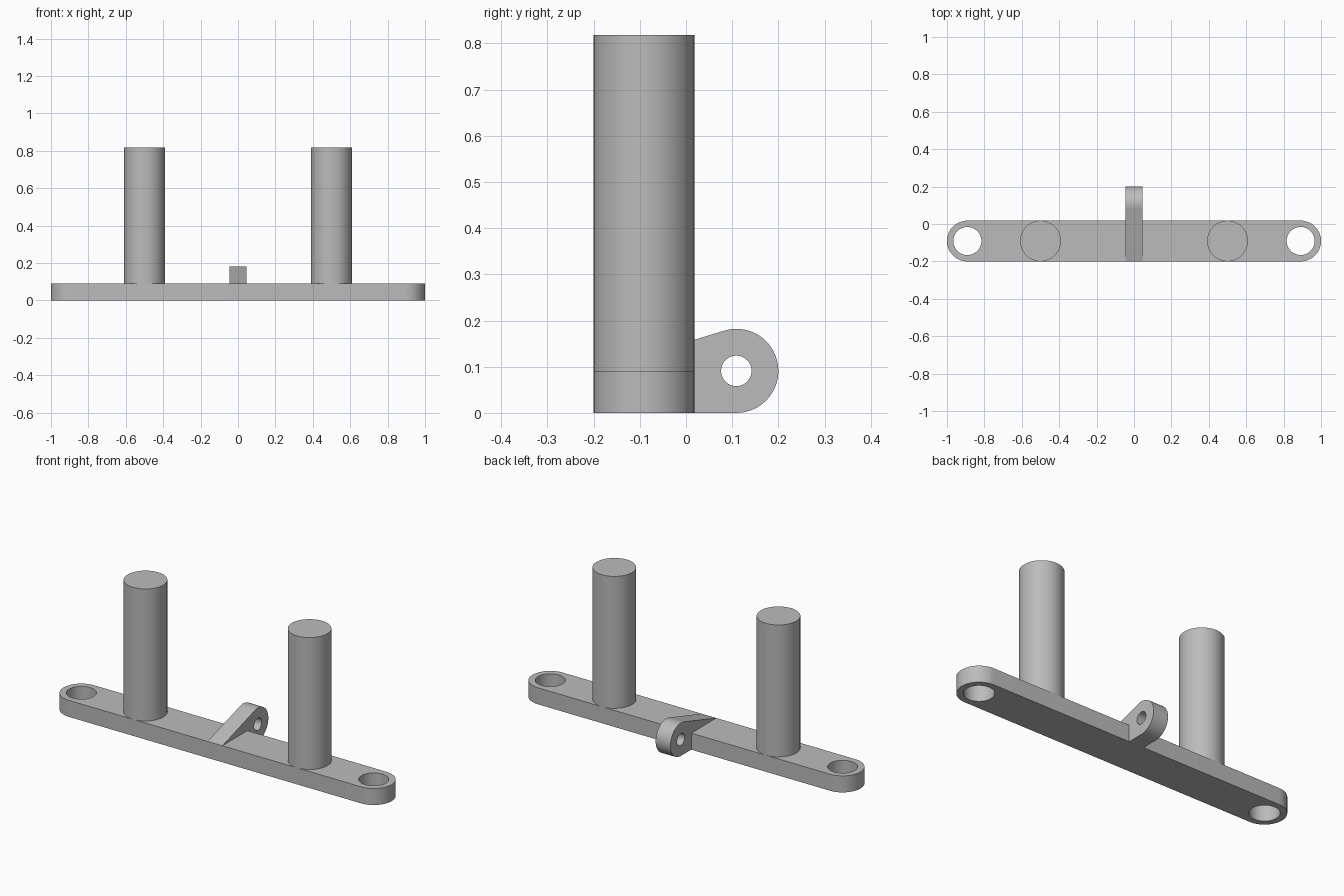
import bpy
import bmesh
from math import asin, cos, hypot, pi, sin
from mathutils import Vector

if "Cube" in bpy.data.objects:
    bpy.data.objects.remove(bpy.data.objects["Cube"])

# Shared dimensions
BAR_Y, BAR_R, BAR_H = -0.091, 0.109, 0.091
END_X, END_HOLE_R = 1 - BAR_R, 0.075
POST_X, POST_TOP = 0.5, 0.818
LUG_Y, LUG_R, LUG_HOLE_R, LUG_HALF = 0.109, 0.091, 0.033, 0.045

grey = bpy.data.materials.new("plain grey")
grey.use_nodes = True
colour = (0.5, 0.5, 0.5, 1)
grey.diffuse_color = colour
grey.node_tree.nodes["Principled BSDF"].inputs["Base Color"].default_value = colour


def arc(cx, cy, r, start, end, steps=32):
    angles = [start + (end - start) * i / steps for i in range(steps + 1)]
    return [(cx + r * cos(a), cy + r * sin(a)) for a in angles]


def circle(cx, cy, r, steps=64):
    return arc(cx, cy, r, 0, 2 * pi, steps)[:-1]


def extrude_profile(name, loops, place, depth):
    """Fill the outer loop minus any hole loops, then extrude it."""
    bm = bmesh.new()
    edges = []
    for loop in loops:
        verts = [bm.verts.new(place(*p)) for p in loop]
        edges += [bm.edges.new((v, verts[i - 1])) for i, v in enumerate(verts)]
    bmesh.ops.triangle_fill(bm, edges=edges, use_beauty=True)
    result = bmesh.ops.extrude_face_region(bm, geom=bm.faces[:], use_keep_orig=True)
    moved = [g for g in result["geom"] if isinstance(g, bmesh.types.BMVert)]
    bmesh.ops.translate(bm, verts=moved, vec=Vector(depth))
    bmesh.ops.dissolve_limit(bm, angle_limit=0.001, verts=bm.verts[:], edges=bm.edges[:])
    bmesh.ops.recalc_face_normals(bm, faces=bm.faces[:])
    mesh = bpy.data.meshes.new(name)
    bm.to_mesh(mesh)
    bm.free()
    finish(bpy.data.objects.new(name, mesh), link=True)


def finish(obj, link=False):
    if link:
        bpy.context.collection.objects.link(obj)
    obj.data.materials.append(grey)
    bpy.ops.object.select_all(action="DESELECT")
    obj.select_set(True)
    bpy.context.view_layer.objects.active = obj
    bpy.ops.object.shade_smooth_by_angle(angle=pi / 6)


# Base bar with rounded ends and a bolt hole at each end
outline = (arc(END_X, BAR_Y, BAR_R, -pi / 2, pi / 2)
           + arc(-END_X, BAR_Y, BAR_R, pi / 2, 3 * pi / 2))
holes = [circle(s * END_X, BAR_Y, END_HOLE_R) for s in (-1, 1)]
extrude_profile("base_bar", [outline] + holes,
                lambda x, y: (x, y, 0), (0, 0, BAR_H))

# Two upright posts
for side, name in ((-1, "right_post"), (1, "left_post")):
    bpy.ops.mesh.primitive_cylinder_add(
        vertices=64, radius=BAR_R, depth=POST_TOP - BAR_H,
        location=(side * POST_X, BAR_Y, (POST_TOP + BAR_H) / 2))
    post = bpy.context.object
    post.name = name
    finish(post)

# Rear lug: a ramp rising from the front edge, tangent to a round eye
front, back = BAR_Y - BAR_R, BAR_Y + BAR_R
tangent = asin(LUG_R / hypot(LUG_Y - front, 0))
profile = ([(front, BAR_H), (back, BAR_H), (back, 0)]
           + arc(LUG_Y, LUG_R, LUG_R, -pi / 2, pi / 2 + tangent))
extrude_profile("rear_lug", [profile, circle(LUG_Y, LUG_R, LUG_HOLE_R)],
                lambda y, z: (-LUG_HALF, y, z), (2 * LUG_HALF, 0, 0))
